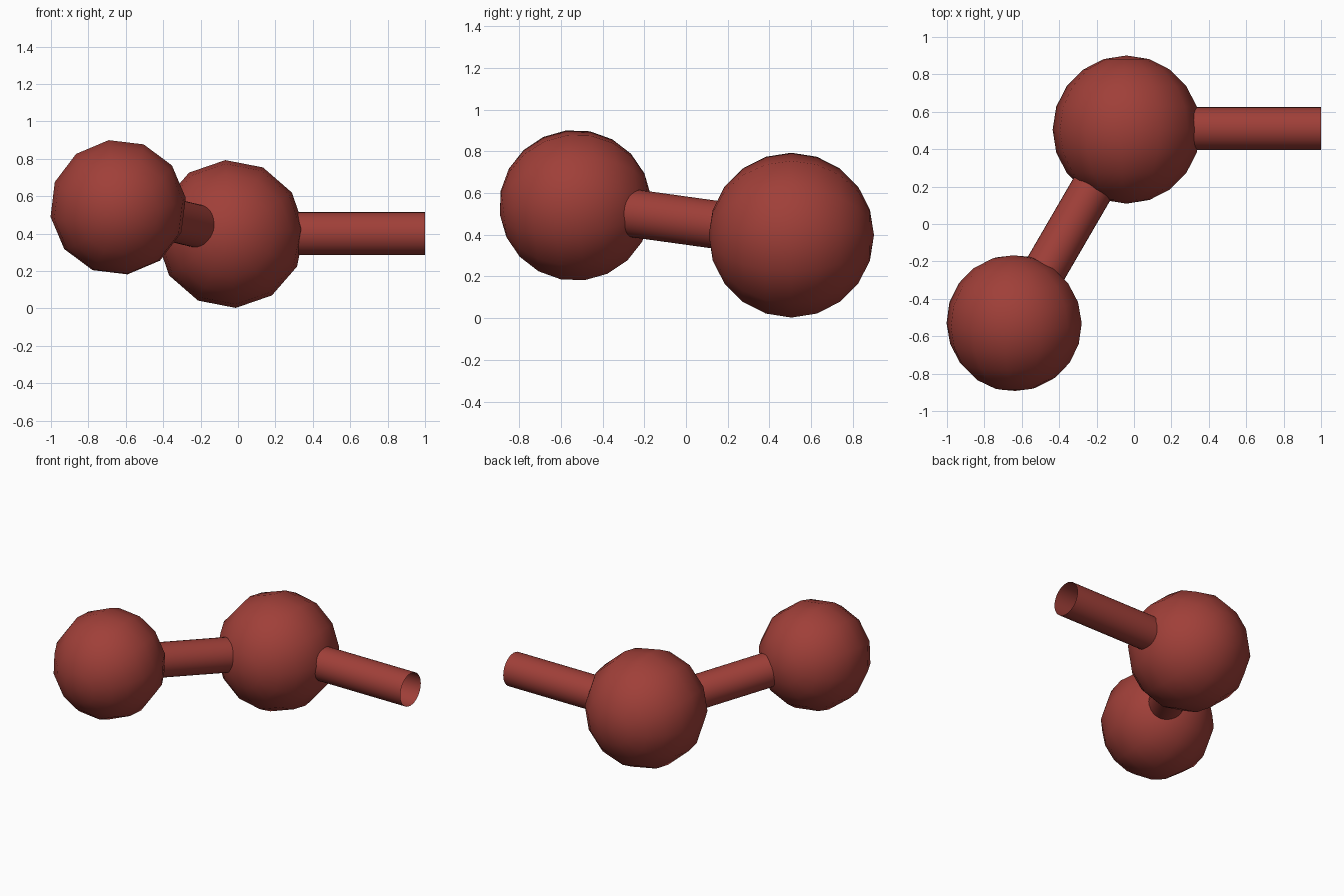
import bpy
from math import radians
from mathutils import Vector

if "Cube" in bpy.data.objects:
    bpy.data.objects.remove(bpy.data.objects["Cube"])

red = bpy.data.materials.new("red")
red.diffuse_color = (0.35, 0.05, 0.04, 1)
red.use_nodes = True
red.node_tree.nodes["Principled BSDF"].inputs["Base Color"].default_value = red.diffuse_color


def finish(name):
    ob = bpy.context.object
    ob.name = name
    ob.data.materials.append(red)
    bpy.ops.object.shade_smooth()
    return ob


def ball(name, center, radius, rotation):
    bpy.ops.mesh.primitive_uv_sphere_add(segments=12, ring_count=10, radius=radius,
                                         location=center, rotation=rotation)
    return finish(name)


def rod(name, start, end, radius=0.115):
    # open-ended tube between two points
    a, b = Vector(start), Vector(end)
    bpy.ops.mesh.primitive_cylinder_add(vertices=32, radius=radius, depth=(b - a).length,
                                        end_fill_type='NOTHING', location=(a + b) / 2)
    ob = finish(name)
    ob.rotation_euler = (b - a).to_track_quat('Z', 'Y').to_euler()
    return ob


large = (-0.04, 0.505, 0.398)
small = (-0.641, -0.53, 0.541)

# Two coarse balls, facets running around the front-back axis
ball("large_ball", large, 0.396, (radians(90), radians(-4), 0))
ball("small_ball", small, 0.365, (radians(97), radians(-8), 0))

# Connecting rod and the free rod with its open end
rod("connecting_rod", small, large)
rod("free_rod", (large[0], 0.51, 0.4), (1.0, 0.51, 0.4))
